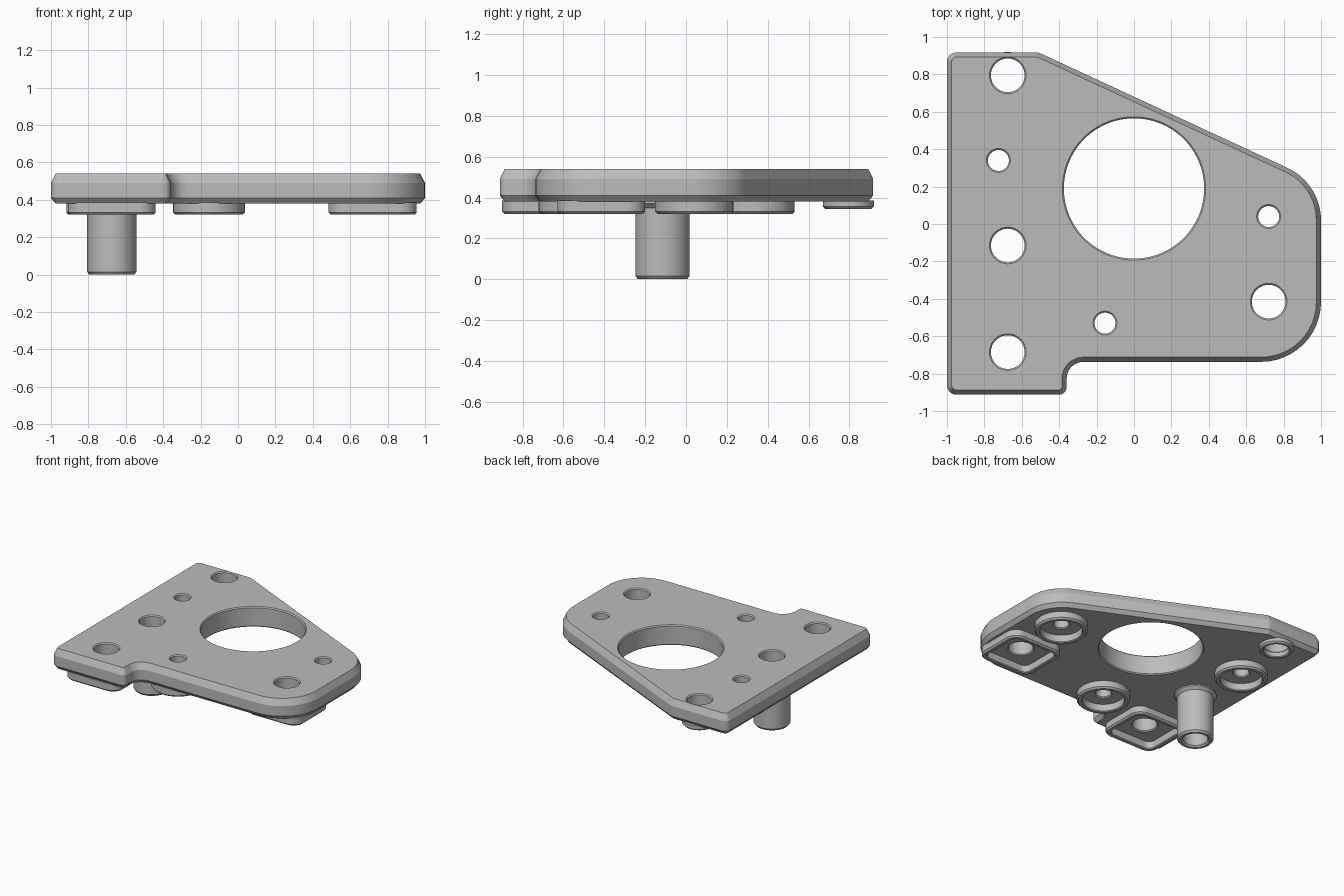
import bpy
import bmesh
from math import radians, sin, cos, tan, pi
from mathutils import Vector

if "Cube" in bpy.data.objects:
    bpy.data.objects.remove(bpy.data.objects["Cube"])

grey = bpy.data.materials.new("grey metal")
grey.use_nodes = True
GREY = (0.5, 0.5, 0.5, 1)
grey.diffuse_color = GREY
grey.node_tree.nodes["Principled BSDF"].inputs["Base Color"].default_value = GREY


def circle(x, y, r, n=48):
    return [Vector((x + r * cos(2 * pi * i / n), y + r * sin(2 * pi * i / n))) for i in range(n)]


def rounded(corners, steps=12):
    """Counterclockwise polygon of (x, y, radius) with its corners rounded."""
    out = []
    for i, (x, y, r) in enumerate(corners):
        p = Vector((x, y))
        a = (Vector(corners[i - 1][:2]) - p).normalized()
        b = (Vector(corners[(i + 1) % len(corners)][:2]) - p).normalized()
        half = a.angle(b) / 2
        centre = p + (a + b).normalized() * (r / sin(half))
        start = p + a * (r / tan(half)) - centre
        end = p + b * (r / tan(half)) - centre
        turn = start.angle_signed(end)
        for k in range(steps + 1):
            t = -turn * k / steps
            out.append(centre + Vector((start.x * cos(t) - start.y * sin(t),
                                        start.x * sin(t) + start.y * cos(t))))
    return out


def inset(outline, d):
    """Move every side of the outline inward by d."""
    out = []
    for i, p in enumerate(outline):
        a = (p - outline[i - 1]).normalized()
        b = (outline[(i + 1) % len(outline)] - p).normalized()
        na, nb = Vector((-a.y, a.x)), Vector((-b.y, b.x))
        out.append(p + (na + nb) * (d / (1 + na.dot(nb))))
    return out


def loft(name, outline, profile, closed=False):
    """Sweep a profile of (inset, z) around an outline; closed makes a tube."""
    bm = bmesh.new()
    rings = [[bm.verts.new((p.x, p.y, z)) for p in inset(outline, d)] for d, z in profile]
    n = len(outline)
    for j in range(len(rings) if closed else len(rings) - 1):
        lo, hi = rings[j], rings[(j + 1) % len(rings)]
        for i in range(n):
            k = (i + 1) % n
            bm.faces.new((lo[i], lo[k], hi[k], hi[i]))
    if not closed:
        bm.faces.new(rings[0])
        bm.faces.new(rings[-1])
    bmesh.ops.recalc_face_normals(bm, faces=bm.faces)
    mesh = bpy.data.meshes.new(name)
    bm.to_mesh(mesh)
    bm.free()
    ob = bpy.data.objects.new(name, mesh)
    bpy.context.collection.objects.link(ob)
    mesh.materials.append(grey)
    return ob


def activate(ob):
    bpy.ops.object.select_all(action='DESELECT')
    ob.select_set(True)
    bpy.context.view_layer.objects.active = ob


TOP, BOTTOM, RIM = 0.54, 0.38, 0.32

# Bevelled plate with a notch at the front and a slanted back edge
plate = loft("mounting_plate", rounded([
    (-1, -0.912, 0.05), (-0.36, -0.912, 0.04), (-0.36, -0.737, 0.09), (1, -0.737, 0.32),
    (1, 0.217, 0.31), (-0.51, 0.917, 0.06), (-1, 0.917, 0.05)]),
    [(0.025, BOTTOM), (0, BOTTOM + 0.03), (0, TOP - 0.05), (0.025, TOP)])

# Holes with slightly bevelled mouths
bolts = [(-0.675, 0.795), (-0.675, -0.115), (-0.675, -0.685), (0.72, -0.415)]
pins = [(-0.725, 0.34), (0.72, 0.04), (-0.155, -0.53)]
holes = [(0, 0.19, 0.375)] + [(x, y, 0.09) for x, y in bolts] + [(x, y, 0.056) for x, y in pins]
bevel = 0.008
for x, y, r in holes:
    cutter = loft("hole_cutter", circle(x, y, r, 96 if r > 0.2 else 48),
                  [(-2 * bevel, BOTTOM - bevel), (0, BOTTOM + bevel),
                   (0, TOP - bevel), (-2 * bevel, TOP + bevel)])
    cutter.hide_render = True
    mod = plate.modifiers.new("hole", 'BOOLEAN')
    mod.operation = 'DIFFERENCE'
    mod.solver = 'EXACT'
    mod.object = cutter
    activate(plate)
    bpy.ops.object.modifier_apply(modifier=mod.name)
    bpy.data.objects.remove(cutter)

parts = [plate]


def rim_profile(wall, low, bev=0.012):
    """Tube section with a bevelled lower edge, sunk a little into the plate."""
    top = BOTTOM + 0.005
    return [(0, top), (0, low + bev), (bev, low), (wall - bev / 2, low),
            (wall, low + bev / 2), (wall, top)]


# Round raised rims around the pin holes
for i, (x, y) in enumerate(pins):
    parts.append(loft(f"pin_rim_{i + 1}", circle(x, y, 0.192), rim_profile(0.04, RIM)))
    bpy.data.objects.remove(parts.pop())
    parts.append(loft(f"pin_rim_{i + 1}", circle(x, y, 0.192), rim_profile(0.04, RIM), True))

# Rounded square rims around the two front bolt holes
for i, (x, y) in enumerate(bolts[2:]):
    square = rounded([(x + sx * 0.235, y + sy * 0.215, 0.09)
                      for sx, sy in ((-1, -1), (1, -1), (1, 1), (-1, 1))])
    parts.append(loft(f"square_rim_{i + 1}", square, rim_profile(0.04, RIM), True))

# Short collar at the back bolt hole
x, y = bolts[0]
parts.append(loft("back_collar", circle(x, y, 0.125), rim_profile(0.033, 0.345), True))

# Long hollow post with a flared root
x, y = bolts[1]
parts.append(loft("hollow_post", circle(x, y, 0.132), [
    (-0.02, BOTTOM + 0.005), (-0.02, BOTTOM - 0.01), (0, BOTTOM - 0.03), (0, 0.015),
    (0.012, 0), (0.03, 0), (0.042, 0.012), (0.042, BOTTOM + 0.005)], True))

for ob in parts:
    activate(ob)
    bpy.ops.object.shade_smooth_by_angle(angle=radians(20))
